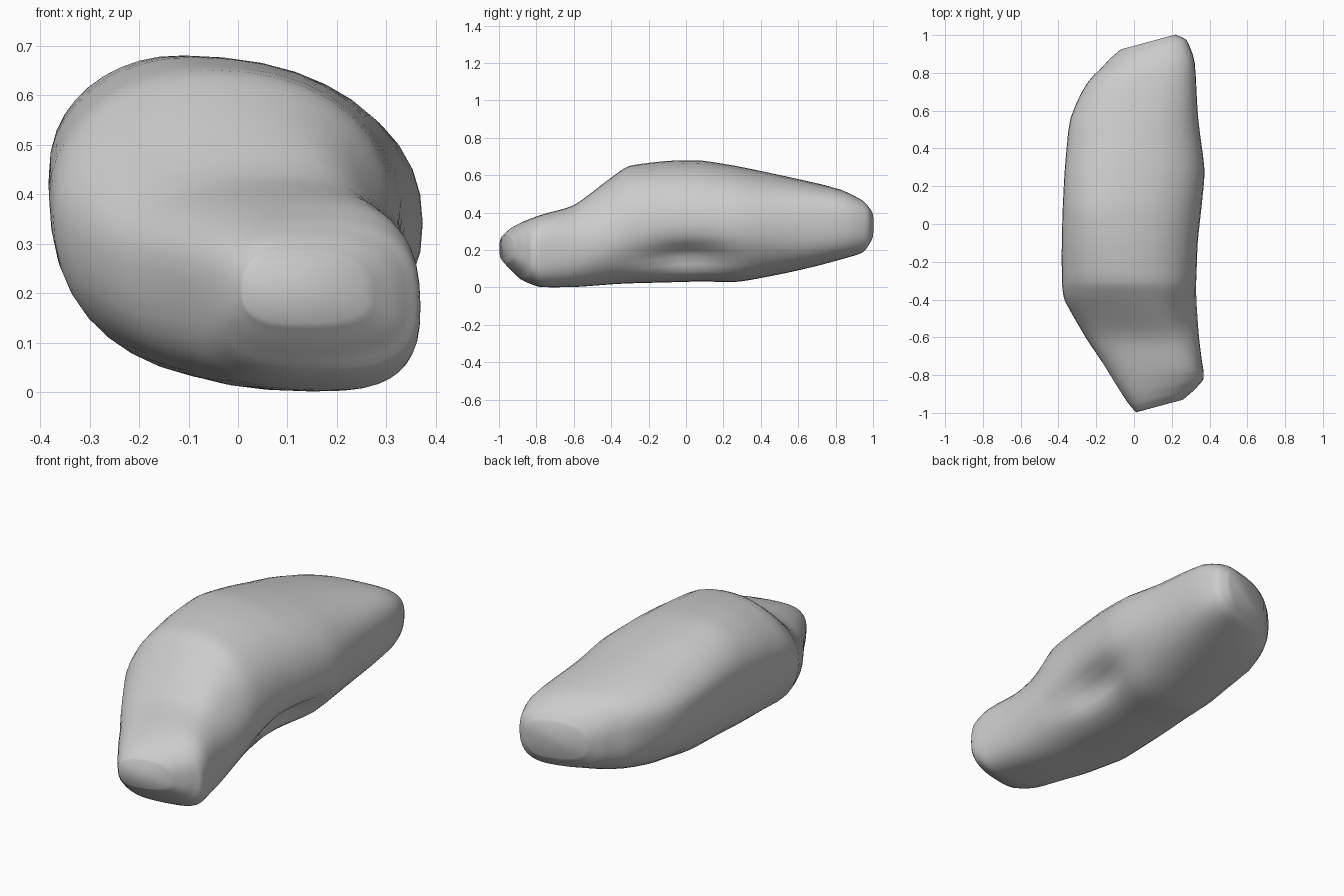
import bpy, bmesh, math
from mathutils import Vector

if "Cube" in bpy.data.objects:
    bpy.data.objects.remove(bpy.data.objects["Cube"])

# Stations along the boulder:
# y, left x, left z, top x, top z, right x, right z, bottom x, bottom z
STATIONS = [
    (-1.00, 0.01, 0.21, 0.11, 0.28, 0.26, 0.19, 0.12, 0.14),
    (-0.96, -0.02, 0.21, 0.12, 0.32, 0.33, 0.18, 0.15, 0.09),
    (-0.90, -0.06, 0.22, 0.13, 0.35, 0.37, 0.17, 0.17, 0.035),
    (-0.80, -0.13, 0.23, 0.14, 0.385, 0.37, 0.17, 0.18, 0.00),
    (-0.60, -0.26, 0.28, 0.10, 0.435, 0.345, 0.20, 0.14, 0.00),
    (-0.40, -0.375, 0.36, -0.02, 0.59, 0.335, 0.26, 0.06, 0.015),
    (-0.31, -0.385, 0.40, -0.06, 0.655, 0.333, 0.30, 0.04, 0.02),
    (-0.10, -0.385, 0.45, -0.10, 0.68, 0.34, 0.33, 0.00, 0.025),
    (0.08, -0.38, 0.47, -0.13, 0.683, 0.36, 0.34, 0.00, 0.03),
    (0.28, -0.37, 0.46, -0.10, 0.65, 0.38, 0.34, 0.02, 0.025),
    (0.56, -0.345, 0.42, -0.04, 0.59, 0.34, 0.35, 0.04, 0.08),
    (0.85, -0.21, 0.36, 0.04, 0.525, 0.325, 0.36, 0.08, 0.15),
    (0.96, -0.14, 0.34, 0.08, 0.47, 0.28, 0.35, 0.10, 0.18),
    (1.00, -0.07, 0.33, 0.10, 0.42, 0.22, 0.34, 0.11, 0.24),
]
SEGMENTS, STEPS = 40, 4

# Hollows worn into the surface: centre, radii, push
DENTS = [
    ((0.27, 0.02, 0.16), (0.13, 0.24, 0.06), (-0.10, 0, 0.03)),
    ((0.30, -0.50, 0.42), (0.12, 0.14, 0.10), (-0.03, 0, -0.01)),
    ((-0.10, -0.72, 0.15), (0.10, 0.16, 0.10), (0.02, 0, 0.01)),
]


def ring(s):
    """Cross-section made of four rounded quarters, squarer and slanted at the ends."""
    y, lx, lz, tx, tz, rx, rz, bx, bz = s
    end = min(1, max(0, (abs(y) - 0.75) / 0.2))
    square = min(1, max(0, (abs(y) - 0.45) / 0.3))
    points = []
    for i in range(SEGMENTS):
        a = 2 * math.pi * i / SEGMENTS
        c, d = math.cos(a), math.sin(a)
        power = 2.3 if c >= 0 or d < 0 else 1.95
        power += 0.5 * square
        u, v = abs(c) ** (2 / power), abs(d) ** (2 / power)
        ex, ez = (rx, rz) if c >= 0 else (lx, lz)
        px, pz = (tx, tz) if d >= 0 else (bx, bz)
        p = Vector((px + (ex - px) * u, y, ez + (pz - ez) * v))
        base = p.copy()
        for centre, radii, push in DENTS:
            q = sum(((base[k] - centre[k]) / radii[k]) ** 2 for k in range(3))
            p += Vector(push) * math.exp(-q)
        p.y += 0.27 * end * (p.x if y < 0 else p.x - 0.21)
        points.append(p)
    return points


bm = bmesh.new()
rings = []
for a, b in zip(STATIONS, STATIONS[1:]):
    for k in range(STEPS):
        t = k / STEPS
        rings.append(ring([m + (n - m) * t for m, n in zip(a, b)]))
rings.append(ring(STATIONS[-1]))
loops = [[bm.verts.new(p) for p in r] for r in rings]

# Skin between sections, then close both ends
for a, b in zip(loops, loops[1:]):
    for i in range(SEGMENTS):
        j = (i + 1) % SEGMENTS
        bm.faces.new((a[i], a[j], b[j], b[i]))
bm.faces.new(loops[0])
bm.faces.new(loops[-1])

# Soften the ridges between stations
for _ in range(3):
    bmesh.ops.smooth_vert(bm, verts=[v for l in loops[1:-1] for v in l], factor=0.4,
                          use_axis_x=True, use_axis_y=True, use_axis_z=True)
bmesh.ops.recalc_face_normals(bm, faces=bm.faces)
for f in bm.faces:
    f.smooth = True

mesh = bpy.data.meshes.new("boulder")
bm.to_mesh(mesh)
bm.free()
boulder = bpy.data.objects.new("boulder", mesh)
bpy.context.collection.objects.link(boulder)
